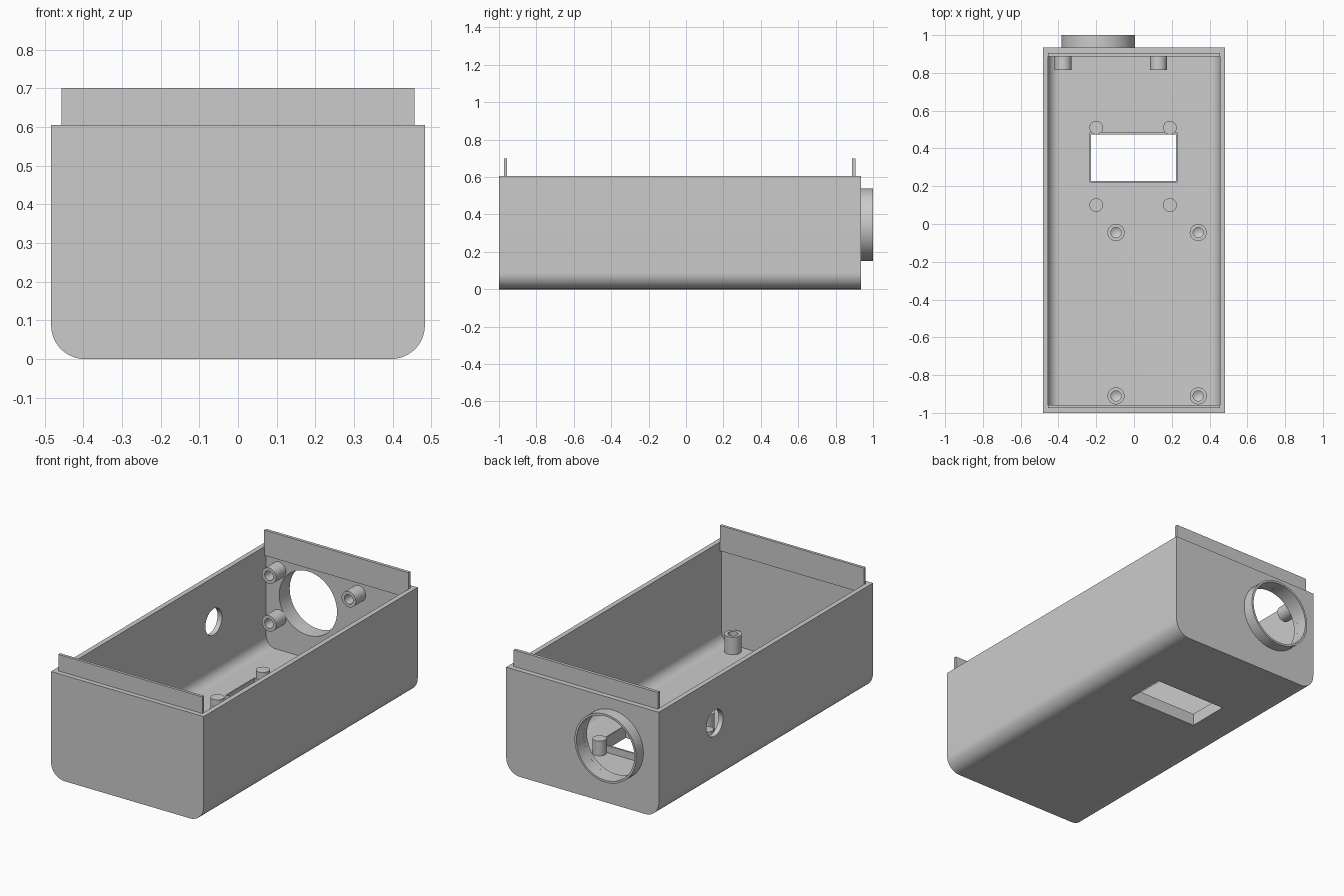
import bpy, bmesh, math
from mathutils import Matrix

if "Cube" in bpy.data.objects:
    bpy.data.objects.remove(bpy.data.objects["Cube"])

grey = bpy.data.materials.new("light grey plastic")
grey.diffuse_color = (0.6, 0.6, 0.6, 1)
grey.use_nodes = True
grey.node_tree.nodes["Principled BSDF"].inputs["Base Color"].default_value = grey.diffuse_color


def finish(name, bm):
    bmesh.ops.remove_doubles(bm, verts=bm.verts, dist=1e-5)
    bmesh.ops.recalc_face_normals(bm, faces=bm.faces)
    me = bpy.data.meshes.new(name)
    bm.to_mesh(me)
    bm.free()
    me.materials.append(grey)
    ob = bpy.data.objects.new(name, me)
    bpy.context.collection.objects.link(ob)
    return ob


def trough(name, half, y0, y1, z0, z1, r, seg=16):
    """Prism along y with two rounded bottom corners."""
    pts = [(half, z1), (-half, z1)]
    for cx, start in ((-half + r, math.pi), (half - r, 1.5 * math.pi)):
        for i in range(seg + 1):
            a = start + i / seg * math.pi / 2
            pts.append((cx + r * math.cos(a), z0 + r + r * math.sin(a)))
    bm = bmesh.new()
    face = bm.faces.new([bm.verts.new((x, y0, z)) for x, z in pts])
    ext = bmesh.ops.extrude_face_region(bm, geom=[face])
    moved = [v for v in ext["geom"] if isinstance(v, bmesh.types.BMVert)]
    bmesh.ops.translate(bm, verts=moved, vec=(0, y1 - y0, 0))
    return finish(name, bm)


def box(name, x0, x1, y0, y1, z0, z1):
    bm = bmesh.new()
    bmesh.ops.create_cube(bm, size=1)
    for v in bm.verts:
        v.co = ((x0 + x1) / 2 + v.co.x * (x1 - x0),
                (y0 + y1) / 2 + v.co.y * (y1 - y0),
                (z0 + z1) / 2 + v.co.z * (z1 - z0))
    return finish(name, bm)


def lathe(name, profile, loc, rot=None, seg=48):
    """Spin (radius, height) points around z, then rotate and place."""
    bm = bmesh.new()
    vs = [bm.verts.new((r, 0, h)) for r, h in profile]
    es = [bm.edges.new(p) for p in zip(vs, vs[1:])]
    bmesh.ops.spin(bm, geom=vs + es, axis=(0, 0, 1), cent=(0, 0, 0),
                   angle=2 * math.pi, steps=seg)
    bm.transform(Matrix.Translation(loc) @ (rot or Matrix.Identity(4)))
    return finish(name, bm)


def rod(name, r, h, loc, rot=None):
    return lathe(name, [(0, 0), (r, 0), (r, h), (0, h)], loc, rot)


def screw_post(name, h, depth, loc, rot=None):
    """Round post with a blind drilled hole ending in a cone."""
    prof = [(0, 0), (0.045, 0), (0.045, h), (0.027, h),
            (0.027, h - depth), (0, h - depth - 0.016)]
    return lathe(name, prof, loc, rot, 32)


def cut(target, cutter):
    mod = target.modifiers.new("cut", 'BOOLEAN')
    mod.operation = 'DIFFERENCE'
    mod.solver = 'EXACT'
    mod.object = cutter
    bpy.context.view_layer.objects.active = target
    bpy.ops.object.modifier_apply(modifier=mod.name)
    bpy.data.objects.remove(cutter)


TO_BACK = Matrix.Rotation(-math.pi / 2, 4, 'X')    # z becomes +y
TO_FRONT = Matrix.Rotation(math.pi / 2, 4, 'X')    # z becomes -y
TO_RIGHT = Matrix.Rotation(math.pi / 2, 4, 'Y')    # z becomes +x
FLOOR = 0.03
VENT = (-0.19, 0.345)

# Open-topped case with cavity, round vent, side hole and floor window
case = trough("case", 0.483, -1.0, 0.935, 0, 0.605, 0.087)
cut(case, trough("cavity", 0.455, -0.972, 0.905, FLOOR, 0.8, 0.059))
cut(case, rod("vent_cutter", 0.183, 0.2, (VENT[0], 0.85, VENT[1]), TO_BACK))
cut(case, rod("side_cutter", 0.075, 0.2, (-0.58, 0.43, 0.35), TO_RIGHT))
cut(case, box("window_cutter", -0.228, 0.222, 0.228, 0.474, -0.1, 0.1))

# Collar around the vent
lathe("vent_collar", [(0.183, 0), (0.195, 0), (0.195, 0.07), (0.183, 0.07), (0.183, 0)],
      (VENT[0], 0.93, VENT[1]), TO_BACK, 64)

# Thin raised frame around the floor window
frame = box("window_frame", -0.235, 0.229, 0.221, 0.484, FLOOR - 0.002, 0.07)
cut(frame, box("frame_cutter", -0.228, 0.222, 0.228, 0.474, -0.1, 0.2))

# Locating lips on the inside of the end walls
box("front_lip", -0.456, 0.456, -0.973, -0.957, 0.555, 0.70)
box("back_lip", -0.456, 0.456, 0.888, 0.906, 0.555, 0.70)

# Solid pegs around the window
for x in (-0.2, 0.19):
    for y in (0.10, 0.51):
        rod("window_peg", 0.036, 0.087, (x, y, FLOOR - 0.003))
# keep the window opening clear of the rear pegs
for ob in [o for o in bpy.data.objects if o.name.startswith("window_peg")]:
    cut(ob, box("peg_cutter", -0.228, 0.222, 0.228, 0.474, -0.1, 0.3))

# Screw posts on the floor
for x in (-0.095, 0.34):
    for y in (-0.045, -0.91):
        screw_post("floor_post", 0.103, 0.07, (x, y, FLOOR - 0.003))

# Screw posts on the back wall around the vent
for x in (-0.375, 0.13):
    for z in (0.215, 0.488):
        screw_post("wall_post", 0.093, 0.065, (x, 0.908, z), TO_FRONT)

# Smooth the round surfaces, keep the edges sharp
bpy.ops.object.select_all(action='SELECT')
bpy.context.view_layer.objects.active = case
bpy.ops.object.shade_smooth_by_angle(angle=math.radians(30))
